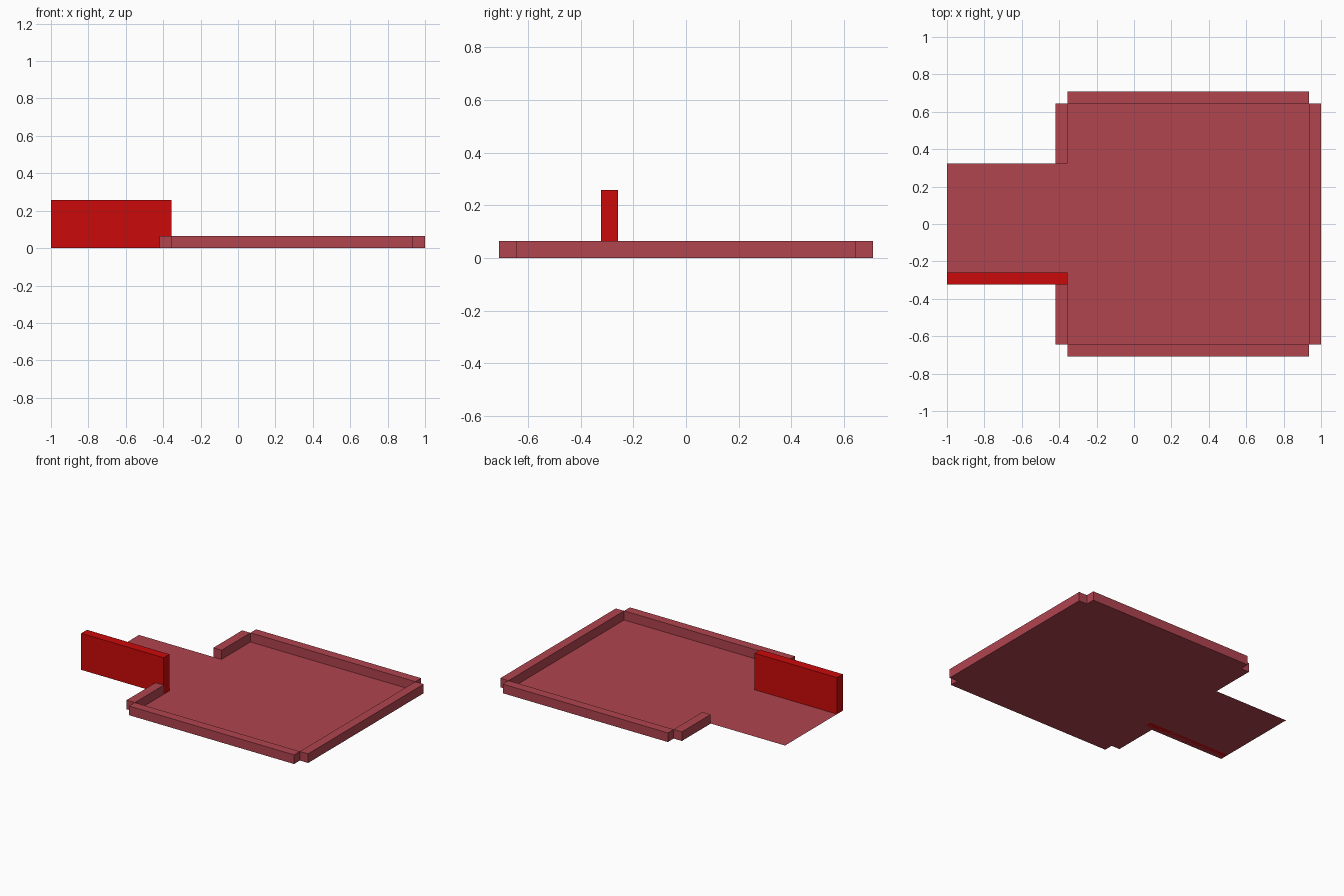
import bpy, bmesh

if "Cube" in bpy.data.objects:
    bpy.data.objects.remove(bpy.data.objects["Cube"])

U = 2 / 31  # the model sits on a regular grid: 31 units long, 22 wide


def material(name, rgb):
    m = bpy.data.materials.new(name)
    m.diffuse_color = (*rgb, 1)
    m.use_nodes = True
    m.node_tree.nodes["Principled BSDF"].inputs["Base Color"].default_value = m.diffuse_color
    return m


rose = material("dusty_rose", (0.44, 0.058, 0.078))
red = material("bright_red", (0.60, 0.003, 0.003))


def finish(name, bm, mat):
    mesh = bpy.data.meshes.new(name)
    bm.to_mesh(mesh)
    bm.free()
    mesh.materials.append(mat)
    bpy.context.collection.objects.link(bpy.data.objects.new(name, mesh))


def plate(bm, x0, x1, y0, y1):
    """Flat rectangle on the ground, in grid units measured from the left end."""
    pts = ((x0, y0), (x1, y0), (x1, y1), (x0, y1))
    return bm.faces.new([bm.verts.new(((x - 15.5) * U, y * U, 0)) for x, y in pts])


def floor(name, *rect):
    bm = bmesh.new()
    plate(bm, *rect)
    finish(name, bm, rose)


def wall(name, rect, height, mat):
    bm = bmesh.new()
    base = plate(bm, *rect)
    ext = bmesh.ops.extrude_face_region(bm, geom=[base], use_keep_orig=True)
    top = [v for v in ext["geom"] if isinstance(v, bmesh.types.BMVert)]
    bmesh.ops.translate(bm, verts=top, vec=(0, 0, height * U))
    bmesh.ops.recalc_face_normals(bm, faces=bm.faces)
    finish(name, bm, mat)


# Floors: main room and entry passage
floor("room_floor", 10, 30, -10, 10)
floor("entry_floor", 0, 10, -5, 5)

# Low walls around the room, mirrored front and back
for side, s in (("front", -1), ("back", 1)):
    wall(side + "_wall", (10, 30, *sorted((10 * s, 11 * s))), 1, rose)
    wall(side + "_left_wall", (9, 10, *sorted((5 * s, 10 * s))), 1, rose)
wall("right_wall", (30, 31, -10, 10), 1, rose)

# Tall red wall along the front of the entry
wall("entry_wall", (0, 10, -5, -4), 4, red)
